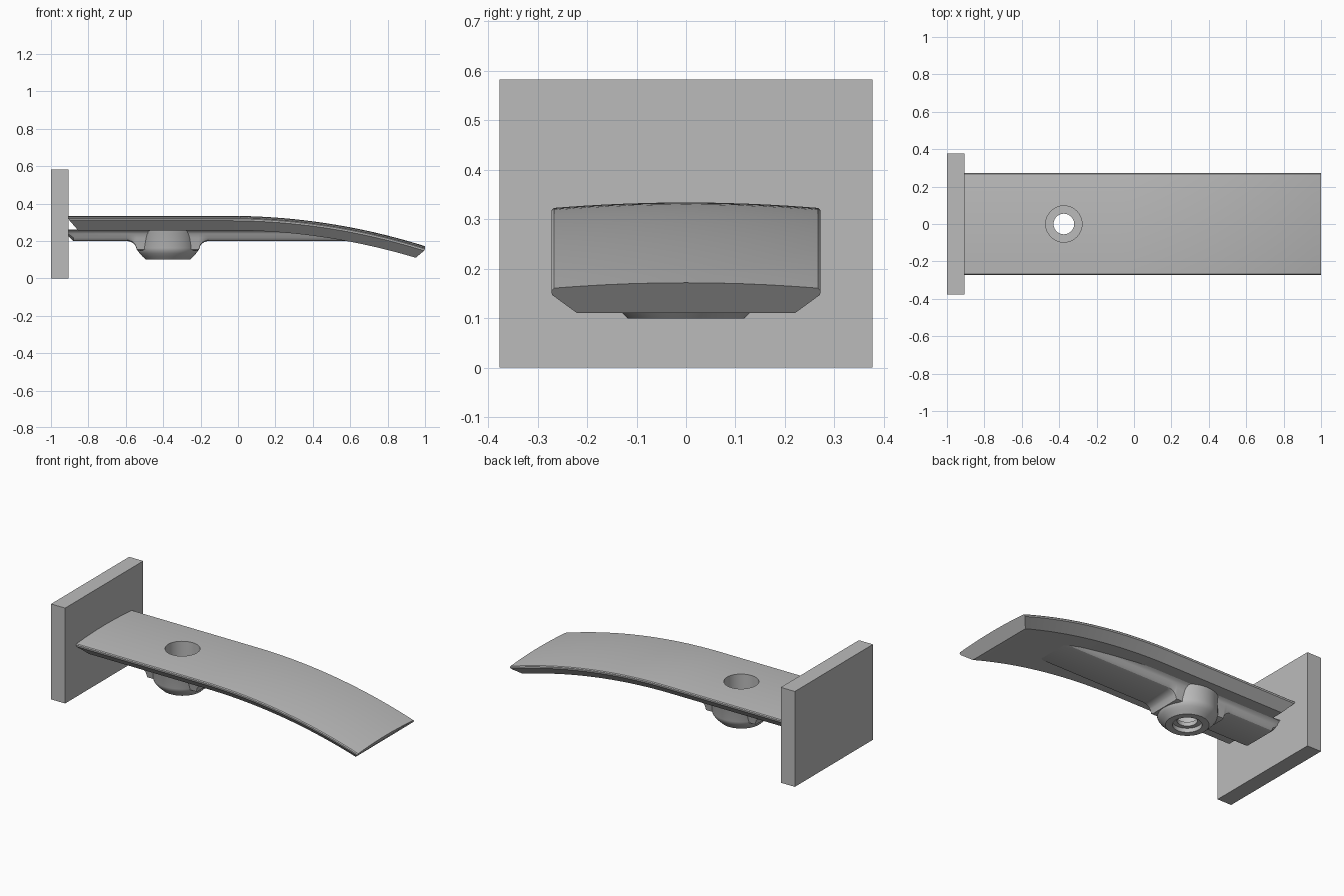
import bpy, bmesh
from math import sin, cos, pi, sqrt, radians

if "Cube" in bpy.data.objects:
    bpy.data.objects.remove(bpy.data.objects["Cube"])

grey = bpy.data.materials.new("light_grey")
grey.use_nodes = True
COLOR = (0.5, 0.5, 0.5, 1)
grey.diffuse_color = COLOR
grey.node_tree.nodes["Principled BSDF"].inputs["Base Color"].default_value = COLOR

HOLE_X = -0.375
WALL_X = -0.905


def loft(name, sections):
    """Bridge closed rings of points and cap both ends."""
    bm = bmesh.new()
    rings = [[bm.verts.new(p) for p in s] for s in sections]
    n = len(rings[0])
    for a, b in zip(rings, rings[1:]):
        for i in range(n):
            j = (i + 1) % n
            bm.faces.new((a[i], a[j], b[j], b[i]))
    bm.faces.new(rings[0][::-1])
    bm.faces.new(rings[-1])
    bmesh.ops.recalc_face_normals(bm, faces=bm.faces)
    mesh = bpy.data.meshes.new(name)
    bm.to_mesh(mesh)
    bm.free()
    mesh.materials.append(grey)
    obj = bpy.data.objects.new(name, mesh)
    bpy.context.collection.objects.link(obj)
    return obj


def lathe(name, profile, n=64):
    """Turn (radius, height) pairs around the hole axis."""
    return loft(name, [[(HOLE_X + r * cos(2 * pi * i / n), r * sin(2 * pi * i / n), z)
                        for i in range(n)] for r, z in profile])


def activate(obj):
    bpy.ops.object.select_all(action='DESELECT')
    obj.select_set(True)
    bpy.context.view_layer.objects.active = obj


# Wall plate
plate = loft("wall_plate", [[(x, -0.377, 0), (x, 0.377, 0), (x, 0.377, 0.583), (x, -0.377, 0.583)]
                            for x in (-1, WALL_X)])


# Curved arm: crowned top, undercut on all four sides
def droop(x):
    s = max(0, x + 0.05)
    return 3.48 - sqrt(3.48 ** 2 - s * s)


def arm_section(u):
    crown = [(0.267 * cos(pi * i / 14), 0) for i in range(15)]
    pts = [(y, 0.334 - 0.011 * (y / 0.267) ** 2, 0) for y, _ in crown]
    side = [(0.272, 0.318, 0), (0.271, 0.308, 0.005), (0.22, 0.257, 0.05)]
    pts += [(-y, z, e) for y, z, e in side] + side[::-1]
    out = []
    for y, z, inset in pts:
        x = (WALL_X + inset) * (1 - u) + (1 - inset) * u
        out.append((x, y, z - droop(x)))
    return out


arm = loft("curved_arm", [arm_section(i / 48) for i in range(49)])


# Underside rib, sweeping down into the boss
def rib_bottom(x):
    if x < -0.88:
        return 0.2 - (x + 0.88)
    t = min(1, max(0, (0.225 - abs(x - HOLE_X)) / 0.06))
    return 0.15 + 0.05 * sqrt(1 - t * t)


def rib_section(x):
    z = rib_bottom(x)
    half = [(0.09, z), (0.106, z + 0.005), (0.117, max(z + 0.012, 0.217)),
            (0.123, 0.238), (0.131, 0.25), (0.145, 0.258), (0.145, 0.262)]
    return [(x, y, h) for y, h in half] + [(x, -y, h) for y, h in half[::-1]]


stations = [WALL_X, -0.88]
stations += [HOLE_X - 0.225 + 0.06 * (1 - cos(pi * i / 20)) for i in range(11)]
stations += [2 * HOLE_X - x for x in stations[:1:-1]]
stations += [0, 0.2, 0.4, 0.6]
rib = loft("underside_rib", [rib_section(x) for x in stations])

# Round boss with a stepped bore
boss = lathe("boss", [(0.118, 0.1), (0.137, 0.118), (0.151, 0.133), (0.16, 0.146),
                      (0.165, 0.162), (0.165, 0.243), (0.172, 0.258), (0.172, 0.27)])
bore = lathe("bore_cutter", [(0.08, 0.05), (0.08, 0.125), (0.055, 0.125),
                             (0.055, 0.15), (0.097, 0.15), (0.097, 0.45)])
bore.hide_render = True

for part in (arm, rib, boss):
    activate(part)
    cut = part.modifiers.new("bore", 'BOOLEAN')
    cut.operation = 'DIFFERENCE'
    cut.solver = 'EXACT'
    cut.object = bore
    bpy.ops.object.modifier_apply(modifier=cut.name)
    bpy.ops.object.shade_smooth_by_angle(angle=radians(30))
bpy.data.objects.remove(bore)
